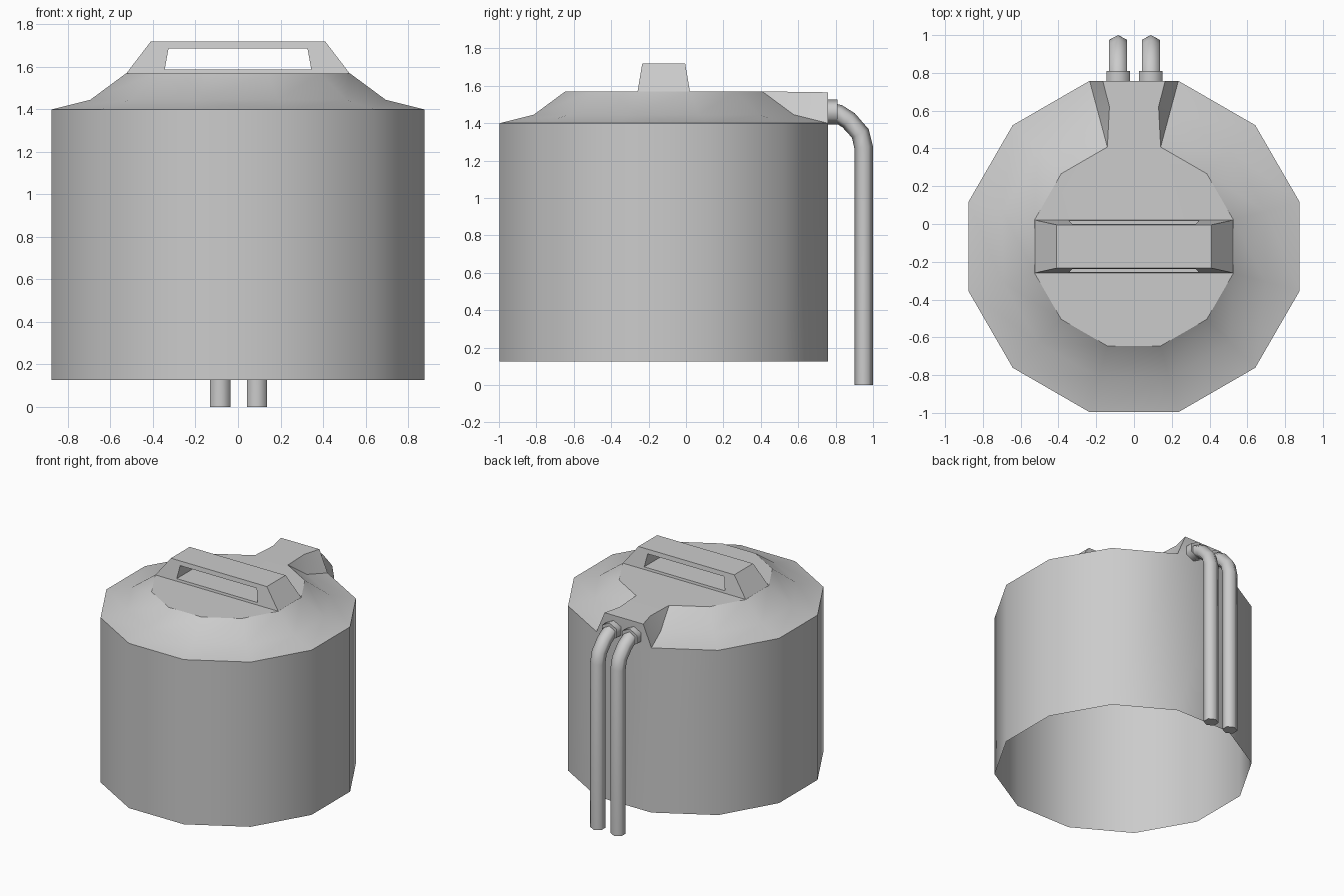
import bpy, bmesh
from math import cos, sin, radians
from mathutils import Vector

if "Cube" in bpy.data.objects:
    bpy.data.objects.remove(bpy.data.objects["Cube"])

CY = -0.119  # y of the tank axis


def finish(name, bm, angle):
    bmesh.ops.recalc_face_normals(bm, faces=bm.faces[:])
    me = bpy.data.meshes.new(name)
    bm.to_mesh(me)
    bm.free()
    ob = bpy.data.objects.new(name, me)
    bpy.context.collection.objects.link(ob)
    bpy.ops.object.select_all(action='DESELECT')
    ob.select_set(True)
    bpy.context.view_layer.objects.active = ob
    bpy.ops.object.shade_smooth_by_angle(angle=radians(angle))
    return ob


def bridge(bm, a, b, skip=()):
    n = len(a)
    for i in range(n):
        if i not in skip:
            bm.faces.new((a[i], a[(i + 1) % n], b[(i + 1) % n], b[i]))


# Tank shell: open bottom, twelve sides, stepped lid
bm = bmesh.new()
rings = []
for r, z in [(0.908, 0.127), (0.908, 1.40), (0.72, 1.445), (0.545, 1.57)]:
    rings.append([bm.verts.new((r * cos(radians(15 + 30 * k)),
                                CY + r * sin(radians(15 + 30 * k)), z)) for k in range(12)])
bridge(bm, rings[0], rings[1])
bridge(bm, rings[1], rings[2], skip=(2,))
bridge(bm, rings[2], rings[3], skip=(2,))
bm.faces.new(rings[3])

# Raised outlet block replacing the back sector of the lid
tips = []
for k, s in ((2, 1), (3, -1)):
    rim, mid, top = (rings[j][k] for j in (1, 2, 3))
    tip = bm.verts.new((s * 0.165, rim.co.y, 1.565))
    neck = bm.verts.new((s * 0.13, 0.62, 1.567))
    bm.faces.new((rim, tip, neck, mid))
    bm.faces.new((mid, neck, top))
    tips.append((rim, tip, neck, top))
(ra, ta, na, pa), (rb, tb, nb, pb) = tips
bm.faces.new((ra, rb, tb, ta))
bm.faces.new((ta, tb, nb, na))
bm.faces.new((na, nb, pb, pa))
finish("tank", bm, 35)

# Lid handle: tapered bar with a through slot
outer = [(-0.525, 1.57), (0.525, 1.57), (0.41, 1.72), (-0.41, 1.72)]
inner = [(-0.345, 1.588), (0.345, 1.588), (0.327, 1.687), (-0.327, 1.687)]
bm = bmesh.new()


def handle_loop(pts, side):
    out = []
    for x, z in pts:
        half = 0.14 - (z - 1.57) * 0.17
        out.append(bm.verts.new((x, CY + side * half, z)))
    return out


of, ob_, inf, inb = (handle_loop(p, s) for p, s in
                     ((outer, -1), (outer, 1), (inner, -1), (inner, 1)))
bridge(bm, of, inf)
bridge(bm, inf, inb)
bridge(bm, inb, ob_)
bridge(bm, ob_, of)
finish("lid_handle", bm, 30)


# Hexagonal tube swept along a path in the y-z plane
def hex_tube(name, x, path, r):
    bm = bmesh.new()
    pts = [Vector((0, y, z)) for y, z in path]
    rings = []
    for i, p in enumerate(pts):
        d1 = (p - pts[i - 1]).normalized() if i else (pts[1] - p).normalized()
        d2 = (pts[i + 1] - p).normalized() if i < len(pts) - 1 else d1
        t = (d1 + d2).normalized()
        up = Vector((0, -t.z, t.y))
        rings.append([bm.verts.new(Vector((x, 0, 0)) + p
                                   + Vector((1.1 * r * sin(radians(60 * k)), 0, 0))
                                   + up * r * cos(radians(60 * k))) for k in range(6)])
    for a, b in zip(rings, rings[1:]):
        bridge(bm, a, b)
    bm.faces.new(rings[0])
    bm.faces.new(rings[-1])
    finish(name, bm, 65)


# Two drain pipes with collars
PIPE = [(0.77, 1.46), (0.815, 1.45), (0.87, 1.415), (0.932, 1.345), (0.95, 1.27), (0.95, 0.0)]
for side, x in (("left", -0.084), ("right", 0.089)):
    hex_tube("collar_" + side, x, [(0.75, 1.46), (0.81, 1.46)], 0.066)
    hex_tube("pipe_" + side, x, PIPE, 0.05)
